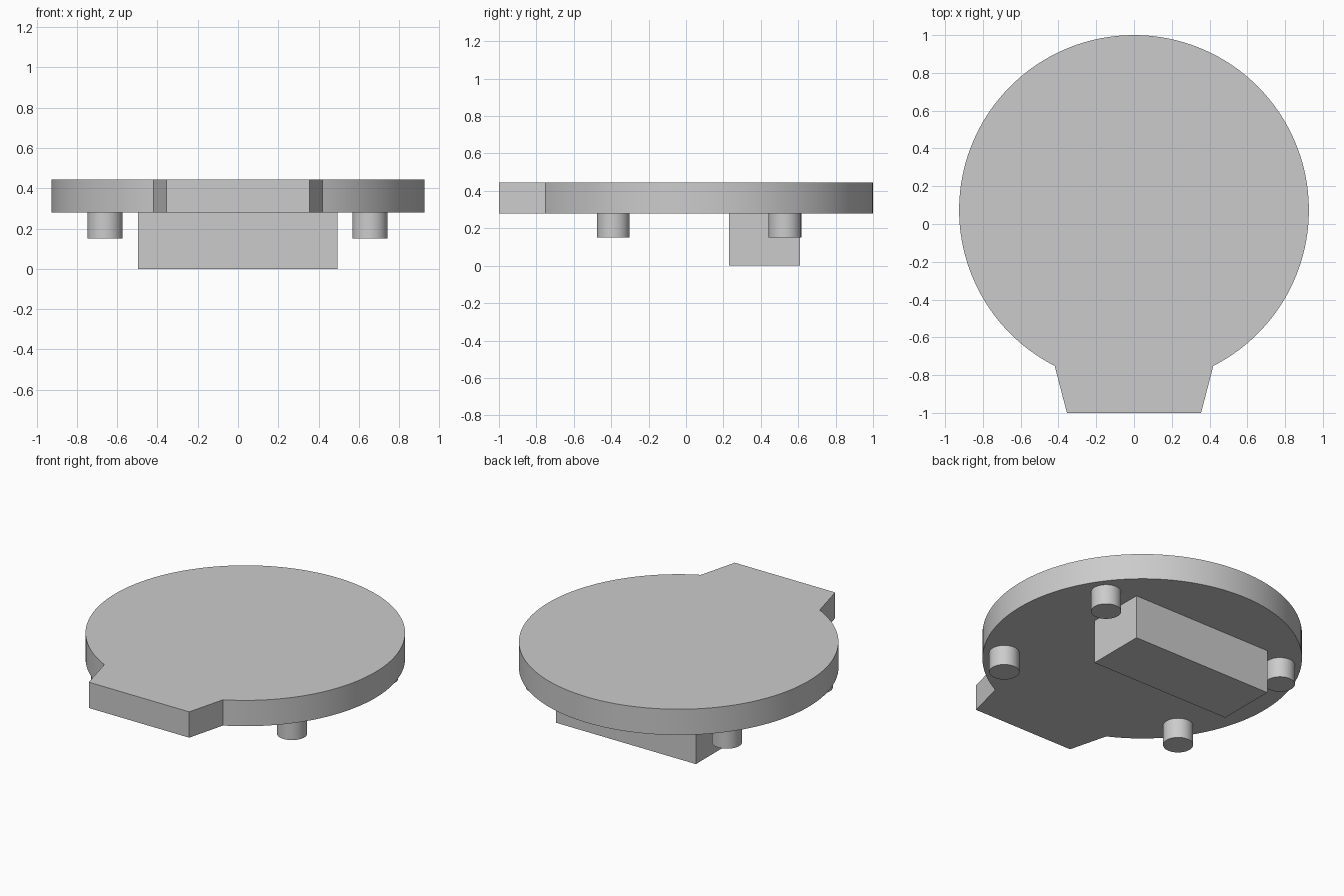
import bpy
import bmesh
from math import asin, cos, pi, sin

if "Cube" in bpy.data.objects:
    bpy.data.objects.remove(bpy.data.objects["Cube"], do_unlink=True)

grey = bpy.data.materials.new("light_grey")
grey.use_nodes = True
grey.diffuse_color = (0.6, 0.6, 0.6, 1)
grey.node_tree.nodes["Principled BSDF"].inputs["Base Color"].default_value = (0.6, 0.6, 0.6, 1)


def extrude_outline(name, outline, bottom, top):
    """Solid with the given plan outline between two heights."""
    bm = bmesh.new()
    base = bm.faces.new([bm.verts.new((x, y, bottom)) for x, y in outline])
    side = bmesh.ops.extrude_face_region(bm, geom=[base])["geom"]
    for v in side:
        if isinstance(v, bmesh.types.BMVert):
            v.co.z = top
    bmesh.ops.recalc_face_normals(bm, faces=bm.faces)
    mesh = bpy.data.meshes.new(name)
    bm.to_mesh(mesh)
    bm.free()
    mesh.materials.append(grey)
    obj = bpy.data.objects.new(name, mesh)
    bpy.context.collection.objects.link(obj)
    bpy.ops.object.select_all(action="DESELECT")
    obj.select_set(True)
    bpy.context.view_layer.objects.active = obj
    bpy.ops.object.shade_smooth_by_angle(angle=pi / 12)
    return obj


def arc(cx, cy, radius, start, sweep, steps):
    angles = [start + sweep * i / steps for i in range(steps + 1)]
    return [(cx + radius * cos(a), cy + radius * sin(a)) for a in angles]


PLATE_BOTTOM = 0.28

# Round plate with a tapered tab at the front
gap = asin(0.42 / 0.926)
rim = arc(0, 0.074, 0.926, -pi / 2 + gap, 2 * (pi - gap), 128)
extrude_outline("plate", rim + [(-0.355, -1), (0.355, -1)], PLATE_BOTTOM, 0.445)

# Block under the rear half
extrude_outline("connector_block",
                [(-0.497, 0.23), (0.493, 0.23), (0.493, 0.61), (-0.497, 0.61)],
                0, PLATE_BOTTOM)

# Four round pegs
for side, x in (("right", -0.66), ("left", 0.655)):
    for end, y in (("front", -0.389), ("back", 0.529)):
        circle = arc(x, y, 0.0875, 0, 2 * pi, 48)[:-1]
        extrude_outline(f"{end}_{side}_peg", circle, 0.152, PLATE_BOTTOM)
